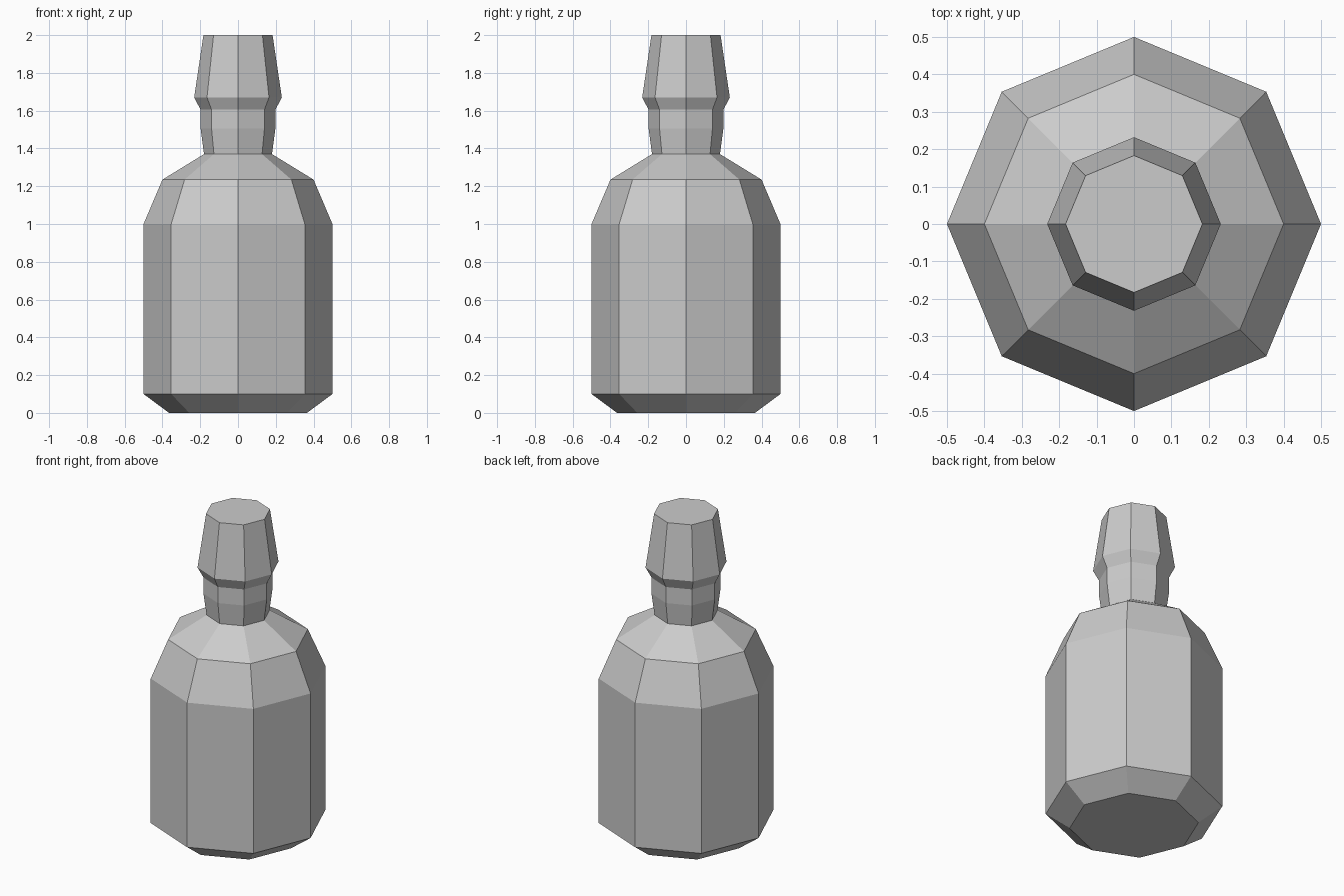
import bpy
import bmesh
from math import cos, sin, tau

if "Cube" in bpy.data.objects:
    bpy.data.objects.remove(bpy.data.objects["Cube"])

SIDES = 8

# (radius, height) profile from the base to the top of the stopper
PROFILE = [
    (0.365, 0.0), (0.5, 0.1), (0.5, 1.0), (0.4, 1.235),   # base and body
    (0.18, 1.37), (0.198, 1.505), (0.198, 1.605),         # shoulder and neck
    (0.232, 1.67), (0.183, 2.0),                          # stopper
]


def lathe(name, profile, sides):
    bm = bmesh.new()
    rings = [[bm.verts.new((r * cos(tau * i / sides), r * sin(tau * i / sides), z))
              for i in range(sides)] for r, z in profile]
    for low, high in zip(rings, rings[1:]):
        for i in range(sides):
            j = (i + 1) % sides
            bm.faces.new((low[i], low[j], high[j], high[i]))
    # Flat caps
    bm.faces.new(rings[0][::-1])
    bm.faces.new(rings[-1])
    mesh = bpy.data.meshes.new(name)
    bm.to_mesh(mesh)
    bm.free()
    obj = bpy.data.objects.new(name, mesh)
    bpy.context.collection.objects.link(obj)
    return obj


# Faceted bottle with neck and stopper
lathe("bottle", PROFILE, SIDES)
